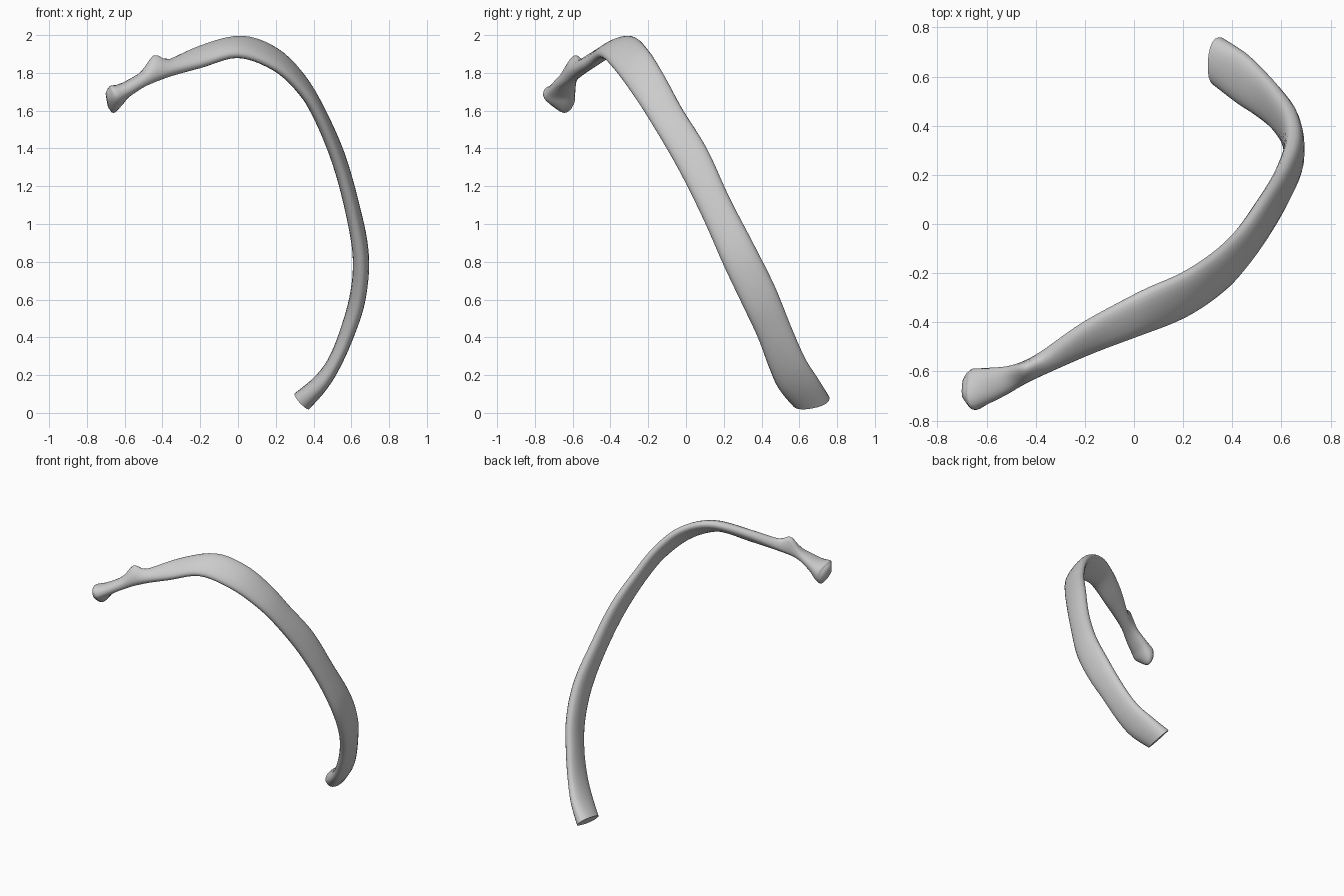
import bpy, bmesh, math
from mathutils import Vector

if "Cube" in bpy.data.objects:
    bpy.data.objects.remove(bpy.data.objects["Cube"])

# Stations along the bone: lower edge xyz, upper edge xyz, half thickness
STATIONS = [
    ((-.685, -.725, 1.695), (-.675, -.61, 1.635), .045),
    ((-.655, -.755, 1.70), (-.645, -.59, 1.655), .057),
    ((-.60, -.735, 1.705), (-.59, -.585, 1.715), .042),
    ((-.51, -.69, 1.745), (-.50, -.575, 1.78), .035),
    ((-.40, -.625, 1.785), (-.39, -.53, 1.84), .038),
    ((-.20, -.535, 1.835), (-.20, -.40, 1.935), .037),
    ((.00, -.46, 1.89), (.02, -.28, 1.985), .036),
    ((.20, -.38, 1.82), (.20, -.20, 1.92), .036),
    ((.35, -.28, 1.685), (.33, -.115, 1.785), .036),
    ((.445, -.18, 1.53), (.43, -.02, 1.61), .036),
    ((.54, -.04, 1.29), (.525, .11, 1.40), .038),
    ((.61, .09, 1.03), (.60, .23, 1.14), .040),
    ((.65, .20, .78), (.65, .36, .89), .043),
    ((.635, .30, .57), (.635, .47, .67), .042),
    ((.58, .38, .40), (.58, .555, .46), .039),
    ((.505, .44, .24), (.515, .63, .29), .038),
    ((.43, .49, .13), (.44, .70, .18), .044),
    ((.335, .565, .045), (.345, .76, .08), .056),
]
SIDES, STEPS = 20, 5


def spline(points, i, t):
    """Catmull-Rom value between points i and i + 1."""
    p0, p3 = points[max(i - 1, 0)], points[min(i + 2, len(points) - 1)]
    p1, p2 = points[i], points[i + 1]
    return (p1 * 2 + (p2 - p0) * t + (p0 * 2 - p1 * 5 + p2 * 4 - p3) * t * t
            + (p1 * 3 - p0 - p2 * 3 + p3) * t ** 3) * .5


def power(v, e):
    return math.copysign(abs(v) ** e, v)


# Smooth both edges and the thickness
lower = [Vector(s[0]) for s in STATIONS]
upper = [Vector(s[1]) for s in STATIONS]
thick = [s[2] for s in STATIONS]
samples = []
for i in range(len(STATIONS) - 1):
    last = i == len(STATIONS) - 2
    for k in range(STEPS + last):
        samples.append([spline(c, i, k / STEPS) for c in (lower, upper, thick)])
centres = [(a + b) / 2 for a, b, h in samples]

# Loft the flattened oval section
bm = bmesh.new()
rings = []
for j, (a, b, h) in enumerate(samples):
    tangent = centres[min(j + 1, len(centres) - 1)] - centres[max(j - 1, 0)]
    half = (b - a) / 2
    normal = tangent.cross(half).normalized()
    ring = []
    for k in range(SIDES):
        ang = math.tau * k / SIDES
        p = centres[j] + half * power(math.cos(ang), .9) + normal * h * power(math.sin(ang), .85)
        ring.append(bm.verts.new(p))
    rings.append(ring)
for r, s in zip(rings, rings[1:]):
    for k in range(SIDES):
        m = (k + 1) % SIDES
        bm.faces.new((r[k], r[m], s[m], s[k]))

# Rounded head cap and flat cut front end
inner = [bm.verts.new(centres[0] + (v.co - centres[0]) * .65 + Vector((-.014, -.003, -.006)))
         for v in rings[0]]
for k in range(SIDES):
    m = (k + 1) % SIDES
    bm.faces.new((inner[k], inner[m], rings[0][m], rings[0][k]))
bm.faces.new(inner)
bm.faces.new(rings[-1])
bmesh.ops.recalc_face_normals(bm, faces=bm.faces)
bm.normal_update()

# Tubercle bump on the upper side, and the lip below the head
for v in bm.verts:
    if v.normal.z > 0:
        d = ((v.co.x + .445) / .05) ** 2 + ((v.co.y + .585) / .055) ** 2
        v.co.z += .06 * math.exp(-d) * min(1, v.normal.z * 1.5)
    elif v.co.x < -.58:
        d = ((v.co.x + .66) / .03) ** 2 + ((v.co.y + .64) / .06) ** 2
        v.co.z -= .025 * math.exp(-d)

mesh = bpy.data.meshes.new("rib_bone")
bm.to_mesh(mesh)
bm.free()
rib = bpy.data.objects.new("rib_bone", mesh)
bpy.context.collection.objects.link(rib)
bpy.context.view_layer.objects.active = rib
rib.select_set(True)
bpy.ops.object.shade_smooth_by_angle(angle=math.radians(50))
